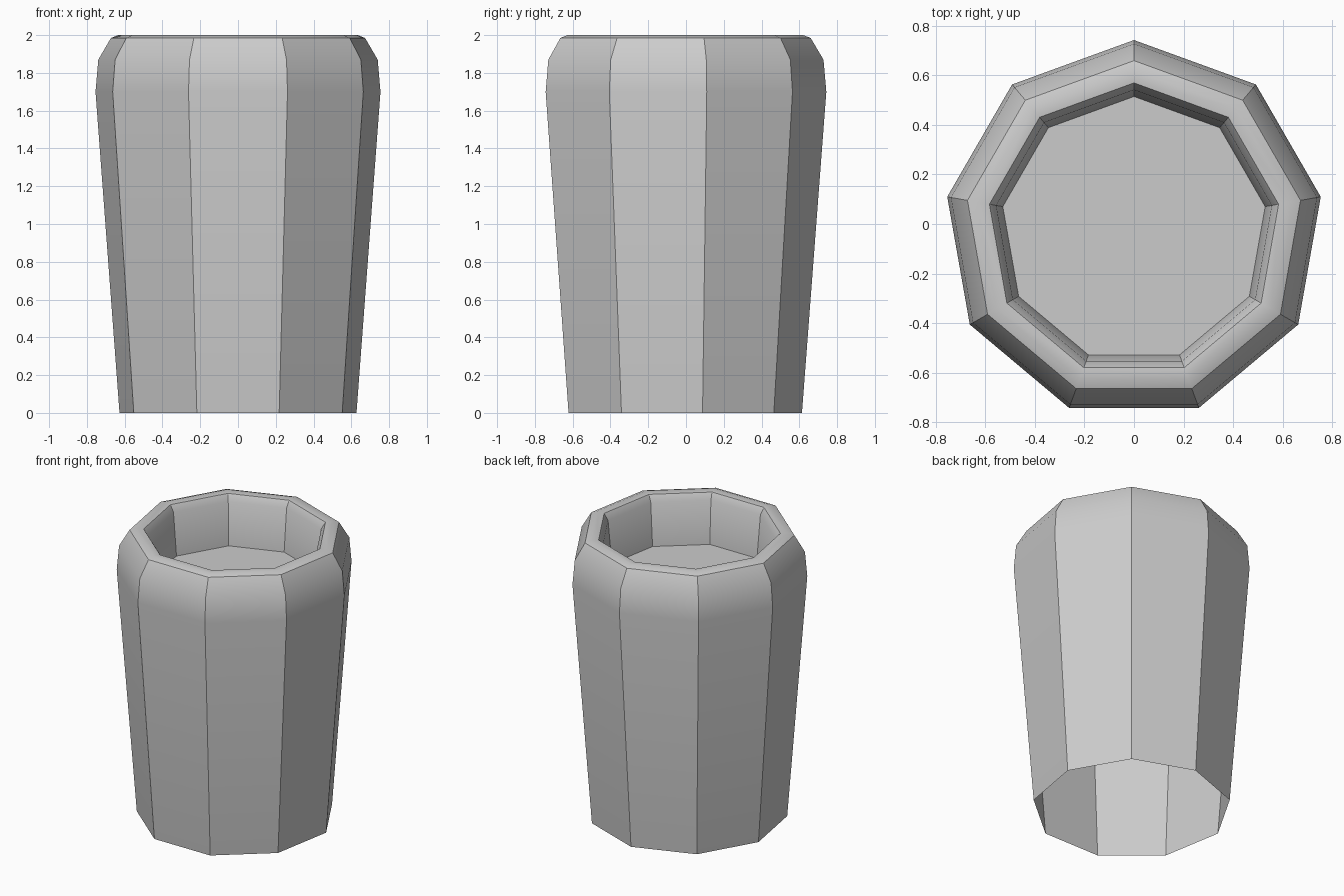
import bpy, bmesh, math

if "Cube" in bpy.data.objects:
    bpy.data.objects.remove(bpy.data.objects["Cube"])

SIDES = 9
# Profile (corner radius, height): open foot, outer wall, rounded shoulder, rim, recess
PROFILE = [(0.637, 0.0), (0.766, 1.70), (0.751, 1.87), (0.683, 1.985),
           (0.643, 2.0), (0.593, 1.995), (0.565, 1.95), (0.538, 1.65)]
# Shift that centres the odd-sided outline on y = 0
OFFSET_Y = -0.766 * (1 - math.cos(math.pi / SIDES)) / 2


def ring(bm, radius, z):
    verts = []
    for i in range(SIDES):
        a = math.pi / 2 + 2 * math.pi * i / SIDES
        verts.append(bm.verts.new((radius * math.cos(a),
                                   radius * math.sin(a) + OFFSET_Y, z)))
    return verts


# Faceted cup shell, open at the bottom
bm = bmesh.new()
rings = [ring(bm, r, z) for r, z in PROFILE]
for low, high in zip(rings, rings[1:]):
    for i in range(SIDES):
        j = (i + 1) % SIDES
        bm.faces.new((low[i], low[j], high[j], high[i]))

# Recess floor
bm.faces.new(rings[-1])

mesh = bpy.data.meshes.new("faceted_cup")
bm.to_mesh(mesh)
bm.free()
cup = bpy.data.objects.new("faceted_cup", mesh)
bpy.context.collection.objects.link(cup)

# Smooth along the profile, sharp between the facets
bpy.context.view_layer.objects.active = cup
cup.select_set(True)
bpy.ops.object.shade_smooth_by_angle(angle=math.radians(30))
